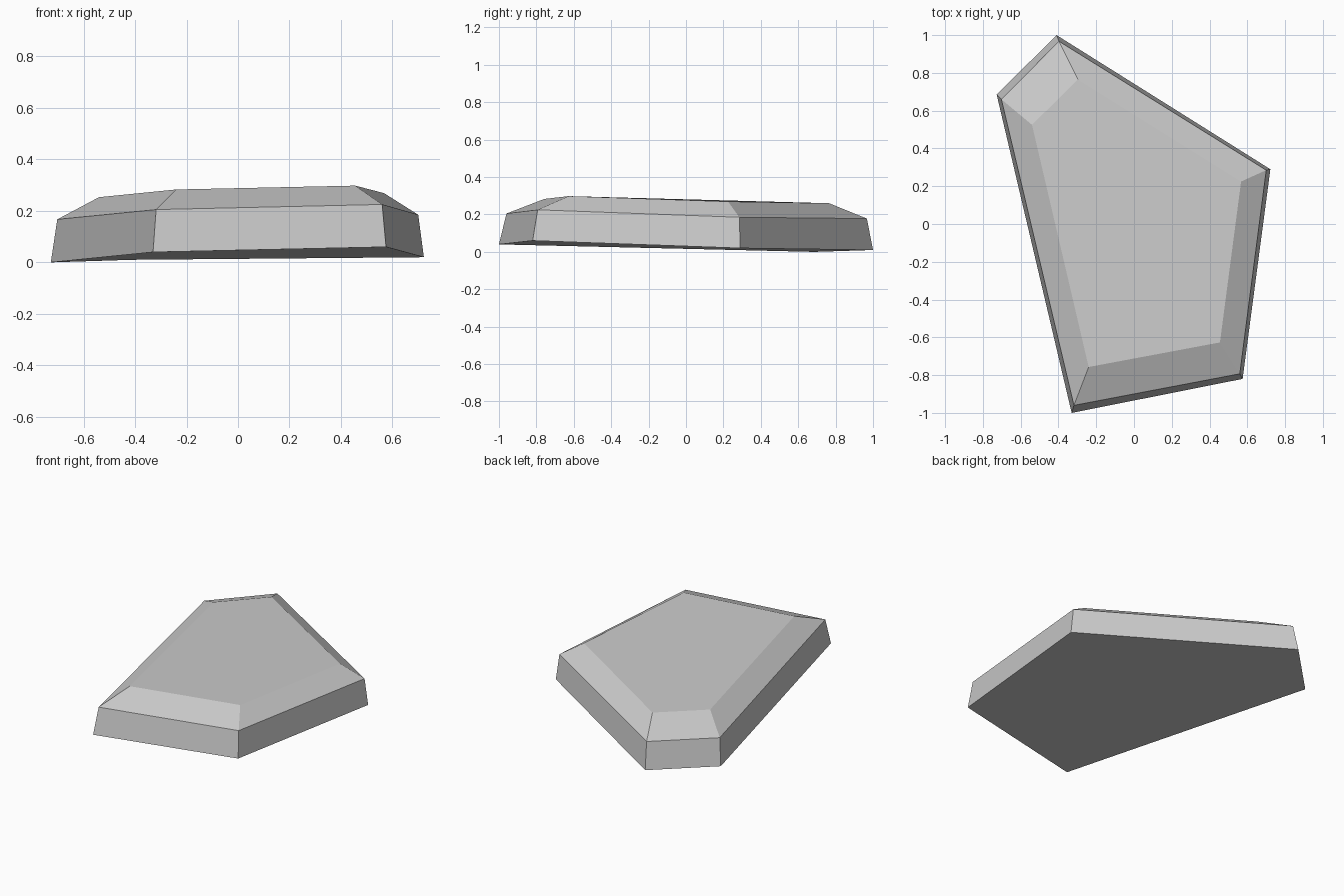
import bpy
import bmesh

cube = bpy.data.objects.get("Cube")
if cube:
    bpy.data.objects.remove(cube, do_unlink=True)

# Plain grey stone
stone = bpy.data.materials.new("stone_grey")
stone.use_nodes = True
grey = (0.6, 0.6, 0.6, 1)
stone.diffuse_color = grey
stone.node_tree.nodes["Principled BSDF"].inputs["Base Color"].default_value = grey

# Three outlines: foot, shoulder and top, each anticlockwise from the front corner
foot = [(-0.33, -1.0, 0.04), (0.575, -0.82, 0.06), (0.722, 0.29, 0.02),
        (-0.41, 1.0, 0.01), (-0.727, 0.685, 0.0)]
shoulder = [(-0.318, -0.96, 0.205), (0.56, -0.793, 0.225), (0.7, 0.285, 0.185),
            (-0.397, 0.967, 0.178), (-0.702, 0.66, 0.167)]
top = [(-0.24, -0.757, 0.283), (0.455, -0.627, 0.298), (0.567, 0.225, 0.269),
       (-0.297, 0.765, 0.26), (-0.54, 0.525, 0.253)]

# Slab: side walls, sloped rim and the two caps
bm = bmesh.new()
rings = [[bm.verts.new(p) for p in ring] for ring in (foot, shoulder, top)]
for low, high in zip(rings, rings[1:]):
    for i in range(len(low)):
        j = (i + 1) % len(low)
        bm.faces.new((low[i], low[j], high[j], high[i]))
bm.faces.new(rings[0][::-1])
bm.faces.new(rings[-1])
bmesh.ops.recalc_face_normals(bm, faces=bm.faces)

mesh = bpy.data.meshes.new("stone_slab")
bm.to_mesh(mesh)
bm.free()
mesh.materials.append(stone)
slab = bpy.data.objects.new("stone_slab", mesh)
bpy.context.collection.objects.link(slab)
